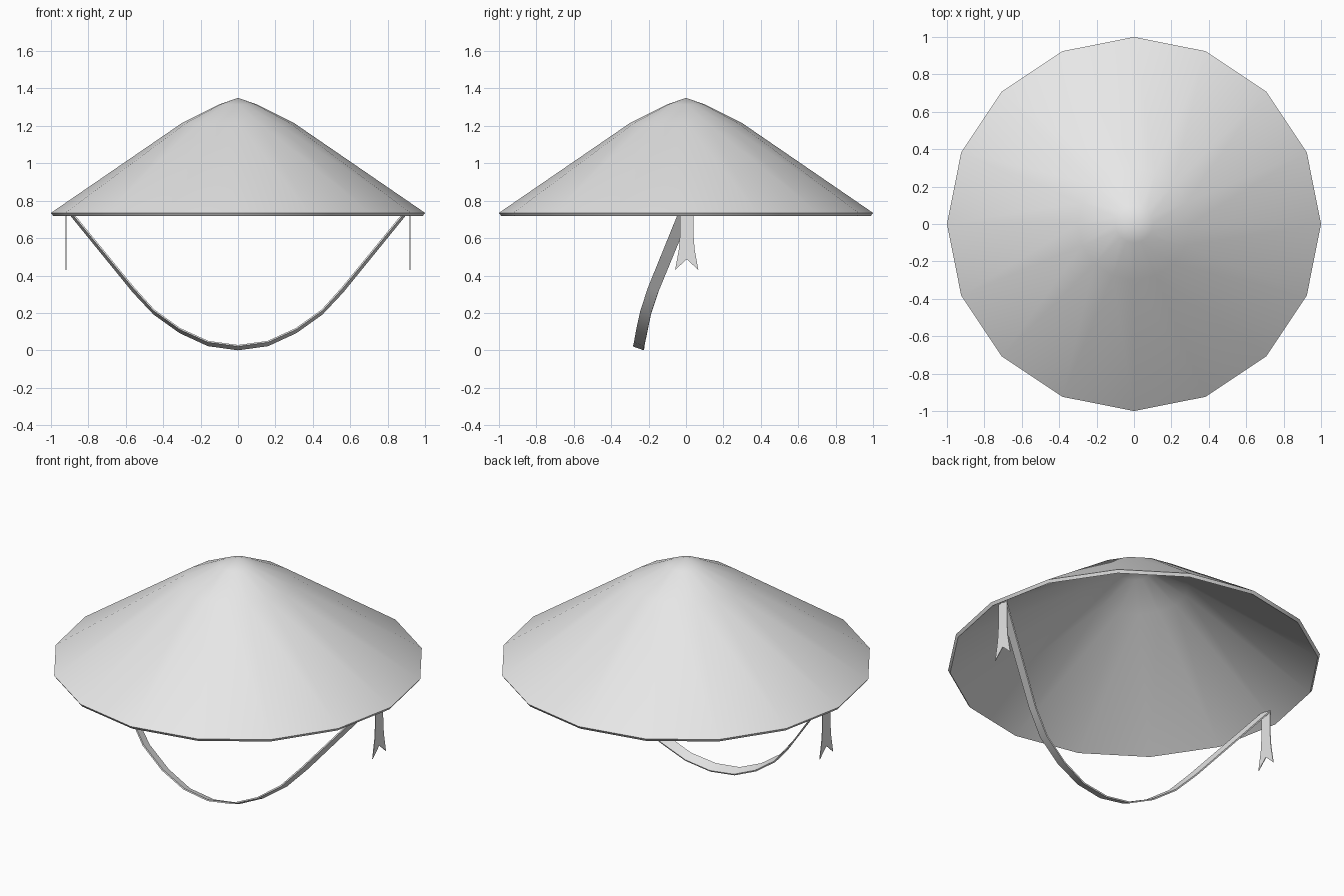
import bpy, bmesh, math
from mathutils import Vector

cube = bpy.data.objects.get("Cube")
if cube:
    bpy.data.objects.remove(cube)

# One plain grey for every part
grey = bpy.data.materials.new("light_grey")
grey.use_nodes = True
colour = (0.8, 0.8, 0.8, 1)
grey.diffuse_color = colour
grey.node_tree.nodes["Principled BSDF"].inputs["Base Color"].default_value = colour


def finish(name, bm, thickness, offset):
    """Turn a sheet into a named, thickened, smooth-shaded object."""
    mesh = bpy.data.meshes.new(name)
    bm.to_mesh(mesh)
    bm.free()
    mesh.materials.append(grey)
    obj = bpy.data.objects.new(name, mesh)
    bpy.context.collection.objects.link(obj)
    if thickness:
        mod = obj.modifiers.new("thickness", 'SOLIDIFY')
        mod.thickness = thickness
        mod.offset = offset
    bpy.ops.object.select_all(action='DESELECT')
    obj.select_set(True)
    bpy.context.view_layer.objects.active = obj
    if thickness:
        bpy.ops.object.modifier_apply(modifier="thickness")
    bpy.ops.object.shade_smooth_by_angle(angle=math.radians(30))
    return obj


# Conical hat: short profile turned in sixteen steps
SIDES = 16
profile = [(0, 1.35), (0.1, 1.315), (0.3, 1.215), (1, 0.735)]
bm = bmesh.new()
verts = [bm.verts.new((r, 0, z)) for r, z in profile]
edges = [bm.edges.new(pair) for pair in zip(verts, verts[1:])]
bmesh.ops.spin(bm, geom=verts + edges, cent=(0, 0, 0), axis=(0, 0, 1),
               angle=math.tau, steps=SIDES)
bmesh.ops.remove_doubles(bm, verts=bm.verts, dist=0.001)
bm.normal_update()
for face in bm.faces:
    if face.normal.z < 0:
        face.normal_flip()
finish("conical_hat", bm, 0.02, -1)

# Chin strap: x, then front-edge and back-edge (y, z) from middle to brim
half = [
    (0, (-0.283, 0.025), (-0.225, 0.004)),
    (0.16, (-0.277, 0.047), (-0.222, 0.026)),
    (0.31, (-0.265, 0.115), (-0.208, 0.095)),
    (0.45, (-0.243, 0.215), (-0.187, 0.195)),
    (0.56, (-0.203, 0.337), (-0.148, 0.312)),
    (0.92, (-0.025, 0.775), (0.035, 0.755)),
]
sections = [(-x, a, b) for x, a, b in reversed(half[1:])] + half
bm = bmesh.new()
rows = [[bm.verts.new((x, *p)) for p in (a, b)] for x, a, b in sections]
for (a, b), (c, d) in zip(rows, rows[1:]):
    bm.faces.new((a, b, d, c))
finish("chin_strap", bm, 0.008, 0)

# Swallow-tailed ribbon ends hanging under each side of the brim
outline = [(0.035, 0.77), (0.036, 0.62), (0.042, 0.54), (0.062, 0.43)]
for side, x in (("left", 0.92), ("right", -0.92)):
    bm = bmesh.new()
    centre_z = [0.77, 0.62, 0.54, 0.487]
    for sign in (-1, 1):
        rim = [bm.verts.new((x, 0.004 + sign * y, z)) for y, z in outline]
        mid = [bm.verts.new((x, 0.004, z)) for z in centre_z]
        for i in range(len(rim) - 1):
            bm.faces.new((rim[i], rim[i + 1], mid[i + 1], mid[i]))
    bmesh.ops.remove_doubles(bm, verts=bm.verts, dist=0.0005)
    bmesh.ops.recalc_face_normals(bm, faces=bm.faces)
    finish(side + "_ribbon_end", bm, 0.004, 0)
